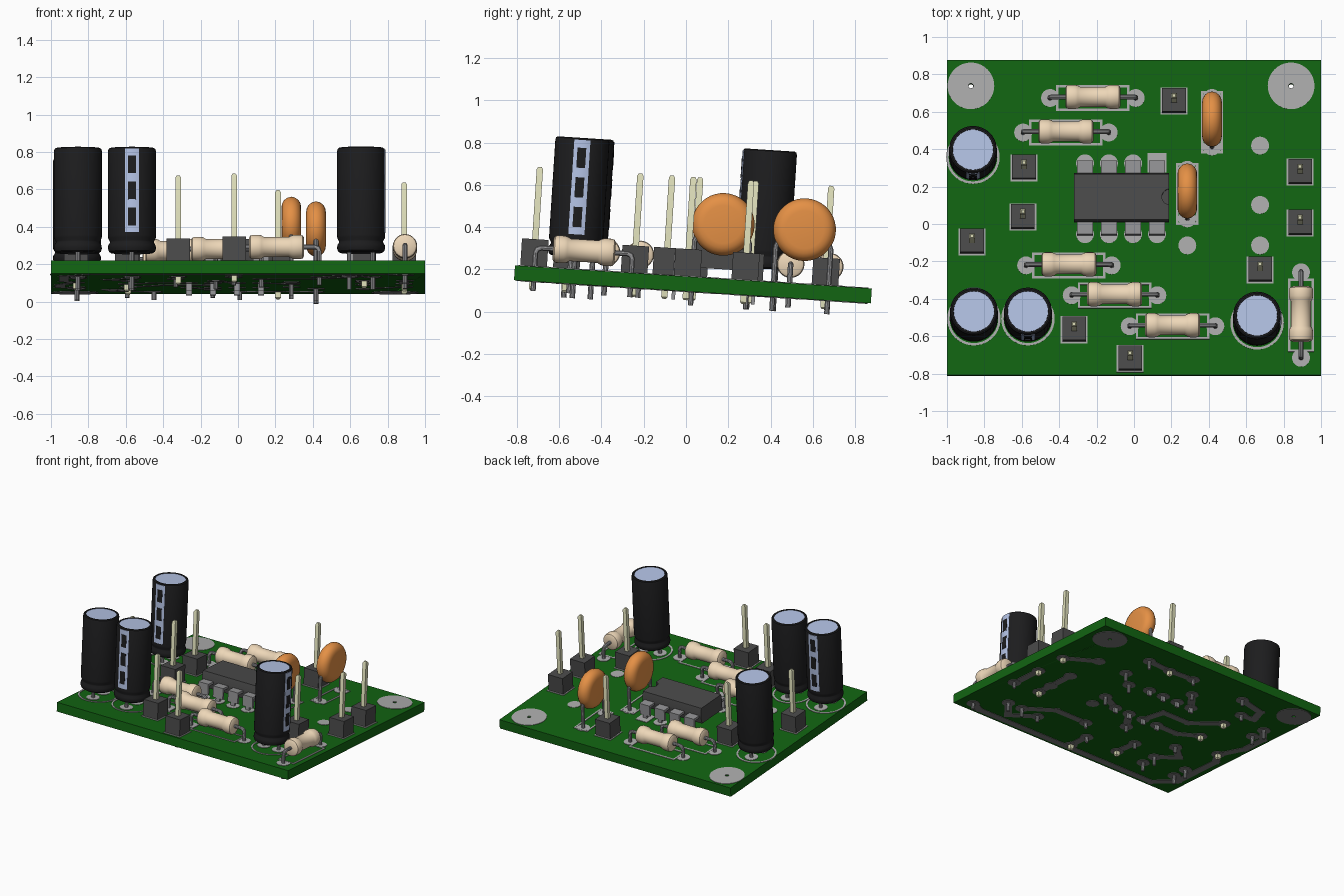
import bpy, bmesh
from math import pi, sin, cos, atan2, hypot, radians
from mathutils import Matrix, Vector

if "Cube" in bpy.data.objects:
    bpy.data.objects.remove(bpy.data.objects["Cube"])

# everything is built in the board frame (top face at z = 0) and then tilted
TILT = Matrix.Translation((0, 0, 0.167)) @ Matrix.Rotation(-radians(3.7), 4, 'X')
THICK = 0.07
pads = []


def material(name, rgb):
    m = bpy.data.materials.new(name)
    m.diffuse_color = (*rgb, 1)
    m.use_nodes = True
    m.node_tree.nodes["Principled BSDF"].inputs["Base Color"].default_value = m.diffuse_color
    return m


GREEN = material("board_green", (0.006, 0.13, 0.006))
BLACK = material("sleeve_black", (0.012, 0.012, 0.013))
SILVER = material("pale_metal", (0.46, 0.55, 0.79))
BEIGE = material("beige", (0.85, 0.68, 0.48))
ORANGE = material("orange", (0.78, 0.28, 0.06))
DARK = material("dark_plastic", (0.07, 0.07, 0.07))
CREAM = material("pin_metal", (0.72, 0.72, 0.48))
LEAD = material("lead_metal", (0.3, 0.3, 0.31))
PRINT = material("print_grey", (0.42, 0.42, 0.42))
COPPER = material("trace_grey", (0.2, 0.2, 0.2))


def finish(name, bm, mat):
    bmesh.ops.recalc_face_normals(bm, faces=bm.faces)
    me = bpy.data.meshes.new(name)
    bm.to_mesh(me)
    bm.free()
    me.polygons.foreach_set("use_smooth", [True] * len(me.polygons))
    me.set_sharp_from_angle(angle=radians(35))
    me.materials.append(mat)
    ob = bpy.data.objects.new(name, me)
    bpy.context.collection.objects.link(ob)
    ob.matrix_world = TILT
    return ob


def box(bm, x0, x1, y0, y1, z0, z1, m=Matrix()):
    t = Matrix.Translation(((x0 + x1) / 2, (y0 + y1) / 2, (z0 + z1) / 2))
    bmesh.ops.create_cube(bm, size=1, matrix=m @ t @ Matrix.Diagonal((x1 - x0, y1 - y0, z1 - z0, 1)))


def lathe(bm, prof, m=Matrix(), n=32, loop=False):
    """Revolve (radius, height) points about local z."""
    rows = []
    for r, h in prof:
        k = n if r else 1
        rows.append([bm.verts.new(m @ Vector((r * cos(2 * pi * i / n), r * sin(2 * pi * i / n), h))) for i in range(k)])
    for a, b in zip(rows, rows[1:] + ([rows[0]] if loop else [])):
        for i in range(n):
            j = (i + 1) % n
            f = [a[i % len(a)], a[j % len(a)], b[j % len(b)], b[i % len(b)]]
            bm.faces.new(list(dict.fromkeys(f)))


def disc(bm, x, y, r, z0, z1, n=24):
    lathe(bm, [(0, z0), (r, z0), (r, z1), (0, z1)], Matrix.Translation((x, y, 0)), n)


def ring(bm, x, y, r0, r1, z0, z1):
    lathe(bm, [(r0, z0), (r1, z0), (r1, z1), (r0, z1)], Matrix.Translation((x, y, 0)), 40, True)


def arc_slab(bm, x, y, r0, r1, z0, z1, mid, half, n=6):
    """Thin curved plate on a cylinder wall."""
    rows = []
    for i in range(n + 1):
        a = mid - half + 2 * half * i / n
        rows.append([bm.verts.new((x + r * cos(a), y + r * sin(a), z))
                     for r, z in ((r0, z0), (r1, z0), (r1, z1), (r0, z1))])
    for a, b in zip(rows, rows[1:]):
        for i in range(4):
            bm.faces.new((a[i], a[(i + 1) % 4], b[(i + 1) % 4], b[i]))
    bm.faces.new(rows[0])
    bm.faces.new(rows[-1])


def wire(bm, pts, r=0.013, n=10):
    """Round wire along a path in one plane, mitred at the bends."""
    pts = [Vector(p) for p in pts]
    d = [(b - a).normalized() for a, b in zip(pts, pts[1:])]
    side = d[0].cross(d[-1])
    side = side.normalized() if side.length > 1e-4 else d[0].orthogonal().normalized()
    rows = []
    for i, p in enumerate(pts):
        a, b = d[max(i - 1, 0)], d[min(i, len(d) - 1)]
        up = side.cross((a + b).normalized()) / cos(a.angle(b) / 2)
        rows.append([bm.verts.new(p + r * (cos(2 * pi * k / n) * side + sin(2 * pi * k / n) * up)) for k in range(n)])
    for a, b in zip(rows, rows[1:]):
        for k in range(n):
            bm.faces.new((a[k], a[(k + 1) % n], b[(k + 1) % n], b[k]))
    bm.faces.new(rows[0])
    bm.faces.new(rows[-1])


def strip(bm, a, b, width, z0, z1):
    m = Matrix.Translation((a[0], a[1], 0)) @ Matrix.Rotation(atan2(b[1] - a[1], b[0] - a[0]), 4, 'Z')
    box(bm, -width / 2, hypot(b[0] - a[0], b[1] - a[1]) + width / 2, -width / 2, width / 2, z0, z1, m)


def frame(bm, x, y, hx, hy, w=0.013):
    c = [(x - hx, y - hy), (x + hx, y - hy), (x + hx, y + hy), (x - hx, y + hy)]
    for i in range(4):
        strip(bm, c[i], c[(i + 1) % 4], w, -0.002, 0.004)


def cut(ob, bm):
    cutter = finish("cutter", bm, DARK)
    mod = ob.modifiers.new("cut", 'BOOLEAN')
    mod.operation, mod.object, mod.solver = 'DIFFERENCE', cutter, 'EXACT'
    bpy.context.view_layer.objects.active = ob
    bpy.ops.object.modifier_apply(modifier="cut")
    bpy.data.objects.remove(cutter)


silk = bmesh.new()

# board with two mounting holes
bm = bmesh.new()
box(bm, -1, 1, -0.81, 0.88, -THICK, 0)
board = finish("circuit_board", bm, GREEN)
holes = bmesh.new()
mounts = [(-0.872, 0.74), (0.84, 0.74)]
for x, y in mounts:
    disc(holes, x, y, 0.013, -0.2, 0.1, 16)
cut(board, holes)

# upright can capacitors: x, y, direction of the marked stripe
prof = [(0, .06), (.112, .06), (.123, .067), (.128, .082), (.127, .10), (.118, .115), (.118, .122),
        (.127, .138), (.128, .15), (.128, .607), (.125, .617), (.118, .622), (.109, .622), (.107, .614), (0, .614)]
for i, (x, y, a) in enumerate([(-.856, -.508, pi / 2), (-.567, -.508, -pi / 2), (.658, -.53, 0), (-.861, .358, -pi / 2)]):
    bm = bmesh.new()
    lathe(bm, prof, Matrix.Translation((x, y, 0)), 40)
    finish(f"can_capacitor_{i}", bm, BLACK)
    bm = bmesh.new()
    disc(bm, x, y, 0.108, 0.612, 0.618, 40)
    arc_slab(bm, x, y, 0.12, 0.1295, 0.165, 0.612, a, 0.3)
    finish(f"can_top_and_stripe_{i}", bm, SILVER)
    bm = bmesh.new()
    for k in range(3):
        z = 0.2 + 0.14 * k
        arc_slab(bm, x, y, 0.12, 0.131, z, z + 0.095, a, 0.16)
    finish(f"can_stripe_dashes_{i}", bm, BLACK)
    bm = bmesh.new()
    for s in (-1, 1):
        p = (x + s * .063 * cos(a), y + s * .063 * sin(a))
        wire(bm, [(*p, .08), (*p, -.137)])
        pads.append(p)
    finish(f"can_leads_{i}", bm, LEAD)
    ring(silk, x, y, 0.13, 0.143, -0.002, 0.004)

# resistors: centre and turn about z
rprof = [(0, -.147), (.05, -.147), (.061, -.14), (.065, -.128), (.065, -.095), (.061, -.08), (.053, -.066)]
rprof += [(r, -h) for r, h in reversed(rprof)]
for i, (x, y, turn) in enumerate([(-.22, .675, 0), (-.364, .49, 0), (-.348, -.222, 0), (-.104, -.382, 0),
                                  (.206, -.548, 0), (.893, -.488, 1)]):
    m = Matrix.Translation((x, y, .09)) @ Matrix.Rotation(turn * pi / 2, 4, 'Z')
    bm = bmesh.new()
    lathe(bm, rprof, m @ Matrix.Rotation(pi / 2, 4, 'Y'), 28)
    finish(f"resistor_body_{i}", bm, BEIGE)
    bm = bmesh.new()
    for s in (-1, 1):
        wire(bm, [m @ Vector(p) for p in ((s * .13, 0, 0), (s * .205, 0, 0), (s * .222, 0, -.007),
                                          (s * .229, 0, -.024), (s * .229, 0, -.205))])
        pads.append((m @ Vector((s * .229, 0, 0)))[:2])
    finish(f"resistor_leads_{i}", bm, LEAD)
    frame(silk, x, y, *((.063, .19) if turn else (.19, .063)))

# disc capacitors standing along y
half = [(0, .053), (.09, .053), (.112, .049), (.129, .039), (.142, .023), (.148, 0)]
dprof = half + [(r, -h) for r, h in reversed(half[:-1])]
for i, (x, y) in enumerate([(.417, .545), (.285, .16)]):
    bm = bmesh.new()
    lathe(bm, dprof, Matrix.Translation((x, y, .257)) @ Matrix.Rotation(pi / 2, 4, 'Y'), 40)
    finish(f"disc_capacitor_{i}", bm, ORANGE)
    bm = bmesh.new()
    for s in (-1, 1):
        p = (x, y + s * .13)
        wire(bm, [(x, y + s * .1, .24), (*p, .17), (*p, -.135)])
        pads.append(p)
    finish(f"disc_leads_{i}", bm, LEAD)
    frame(silk, x, y, .053, .16)

# single pin headers
for i, (x, y) in enumerate([(.214, .658), (-.588, .3), (-.594, .037), (-.866, -.096), (-.32, -.567),
                            (-.021, -.722), (.888, .278), (.888, .005), (.674, -.246)]):
    bm = bmesh.new()
    box(bm, x - .063, x + .063, y - .063, y + .063, 0, .13)
    finish(f"header_base_{i}", bm, DARK)
    bm = bmesh.new()
    rod = [(.015 * 2 ** .5, -.104), (.015 * 2 ** .5, .46), (.008 * 2 ** .5, .472), (0, .472)]
    lathe(bm, [(0, -.112), (.008 * 2 ** .5, -.112)] + rod,
          Matrix.Translation((x, y, 0)) @ Matrix.Rotation(pi / 4, 4, 'Z'), 4)
    finish(f"header_pin_{i}", bm, CREAM)
    frame(silk, x, y, .066, .066)
    pads.append((x, y))

# eight-legged chip with end notch
cx, cy = -.067, .135
bm = bmesh.new()
sec = [(-.12, .045), (.12, .045), (.132, .095), (.132, .115), (.122, .168), (-.122, .168), (-.132, .115), (-.132, .095)]
ends = [[bm.verts.new((cx + s * .253, cy + y, z)) for y, z in sec] for s in (-1, 1)]
for k in range(8):
    bm.faces.new((ends[0][k], ends[0][k - 1], ends[1][k - 1], ends[1][k]))
for e in ends:
    bm.faces.new(e)
chip = finish("chip_body", bm, DARK)
notch = bmesh.new()
disc(notch, cx + .258, cy, .042, .135, .3, 20)
cut(chip, notch)
bm = bmesh.new()
for x in (-.262, -.134, -.005, .123):
    for s in (-1, 1):
        a, b = sorted((cy + s * .12, cy + s * .195))
        box(bm, x - .043, x + .043, a, b, .092, .11)
        a, b = sorted((cy + s * .18, cy + s * .197))
        box(bm, x - .043, x + .043, a, b, .025, .11)
        box(bm, x - .016, x + .016, a, b, -.112, .03)
        pads.append((x, cy + s * .19))
finish("chip_legs", bm, LEAD)
box(silk, .073, .173, cy + .14, cy + .245, -.002, .004)

# solder pads on both faces, mounting rings, printed outlines
pads += [(.674, .42), (.674, .102), (.674, -.115), (.285, -.115)]
under = bmesh.new()
for x, y in pads:
    disc(silk, x, y, .048, -.002, .003)
    disc(under, x, y, .048, -THICK - .004, -THICK + .002)
for x, y in mounts:
    ring(silk, x, y, .013, .125, -.002, .003)
    ring(under, x, y, .013, .125, -THICK - .004, -THICK + .002)
finish("printed_outlines_and_pads", silk, PRINT)

# traces on the underside
traces = [[(.89, -.71), (.8, -.76), (-.8, -.76), (-.93, -.62), (-.93, -.2), (-.87, -.1)],
          [(-.86, .42), (-.95, .3), (-.95, .1), (-.87, -.1)],
          [(.888, .01), (.888, -.26)], [(.888, .28), (.674, .42)], [(.674, .1), (.674, -.246)],
          [(.285, .03), (.123, -.055)], [(.417, .675), (.21, .66), (.01, .675)],
          [(-.45, .675), (-.66, .62), (-.7, .5), (-.593, .49)], [(-.134, .49), (-.262, .325)],
          [(-.588, .3), (-.4, .13), (-.17, .13), (-.134, -.055)], [(-.594, .037), (-.45, -.055), (-.262, -.055)],
          [(-.118, -.222), (-.005, -.055)], [(-.577, -.222), (-.7, -.33), (-.567, -.445)],
          [(.125, -.382), (.4, -.382), (.595, -.53)], [(-.332, -.382), (-.32, -.567)],
          [(.435, -.548), (.6, -.68), (.721, -.53)], [(-.021, -.722), (-.021, -.548)]]
for t in traces:
    for a, b in zip(t, t[1:]):
        strip(under, a, b, .055, -THICK - .003, -THICK + .002)
finish("underside_traces", under, COPPER)
